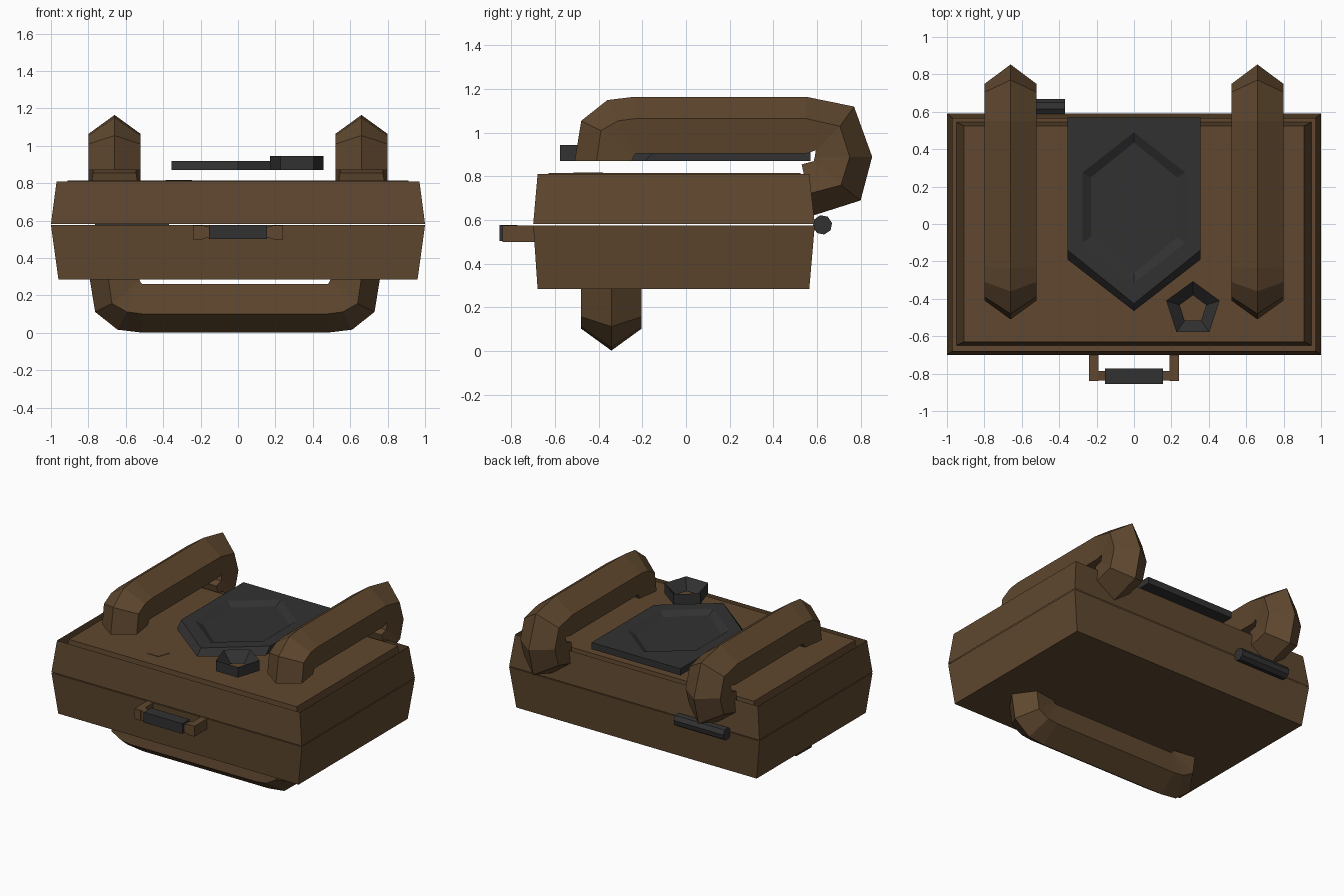
import bpy, bmesh, math
from mathutils import Vector

old = bpy.data.objects.get("Cube")
if old:
    bpy.data.objects.remove(old, do_unlink=True)


def material(name, color):
    m = bpy.data.materials.new(name)
    m.use_nodes = True
    rgba = (*color, 1)
    m.diffuse_color = rgba
    m.node_tree.nodes["Principled BSDF"].inputs["Base Color"].default_value = rgba
    return m


brown = material("brown leather", (0.115, 0.064, 0.028))
dark = material("dark metal", (0.031, 0.031, 0.031))


def loft(name, loops, mat, cap_start=True, cap_end=True):
    """Skin a stack of matching point loops; closed shells get outward normals."""
    bm = bmesh.new()
    rings = [[bm.verts.new(p) for p in loop] for loop in loops]
    n = len(rings[0])
    for a, b in zip(rings, rings[1:]):
        for i in range(n):
            j = (i + 1) % n
            bm.faces.new((a[i], a[j], b[j], b[i]))
    if cap_start:
        bm.faces.new(rings[0][::-1])
    if cap_end:
        bm.faces.new(rings[-1])
    if cap_start and cap_end:
        bmesh.ops.recalc_face_normals(bm, faces=bm.faces)
    mesh = bpy.data.meshes.new(name)
    bm.to_mesh(mesh)
    bm.free()
    mesh.materials.append(mat)
    obj = bpy.data.objects.new(name, mesh)
    bpy.context.collection.objects.link(obj)
    return obj


def rect(x, y0, y1, z):
    return [(-x, y0, z), (x, y0, z), (x, y1, z), (-x, y1, z)]


def flat(points, z):
    return [(x, y, z) for x, y in points]


def ngon(n, r, cx, cy, start=math.pi / 2):
    return [(cx + r * math.cos(start + math.tau * i / n),
             cy + r * math.sin(start + math.tau * i / n)) for i in range(n)]


# Case: tapered base, open lid walls and the raised panel inside them
loft("case_base", [rect(0.96, -0.68, 0.565, 0.285), rect(1, -0.7, 0.59, 0.576)], brown)
loft("lid_walls", [rect(1, -0.7, 0.59, 0.582), rect(0.97, -0.68, 0.565, 0.81)],
     brown, False, False)
loft("lid_panel", [rect(0.95, -0.65, 0.545, 0.582), rect(0.91, -0.63, 0.525, 0.815),
                   rect(0.89, -0.6, 0.505, 0.815)], brown)

# Padded bars: each station gives ridge, shoulder and inner points (along, height)
bend = [((-0.51, 0.87), (-0.41, 0.87), (-0.25, 0.87)),
        ((-0.48, 1.055), (-0.39, 1.01), (-0.24, 0.89)),
        ((-0.36, 1.15), (-0.31, 1.055), (-0.235, 0.9)),
        ((-0.235, 1.165), (-0.23, 1.065), (-0.23, 0.905))]
curl = [((0.55, 1.165), (0.55, 1.065), (0.55, 0.905)),
        ((0.77, 1.12), (0.705, 1.03), (0.595, 0.92)),
        ((0.853, 0.89), (0.75, 0.89), (0.59, 0.89)),
        ((0.8, 0.69), (0.71, 0.76), (0.585, 0.87)),
        ((0.58, 0.62), (0.56, 0.72), (0.53, 0.855))]


def padded_bar(name, stations, place):
    loops = []
    for ridge, shoulder, inner in stations:
        section = [(0, ridge), (0.138, shoulder), (0.115, inner),
                   (-0.115, inner), (-0.138, shoulder)]
        loops.append([place(side, *p) for side, p in section])
    return loft(name, loops, brown)


for label, x in (("left", 0.66), ("right", -0.66)):
    padded_bar(label + "_strap", bend + curl, lambda s, a, h, x=x: (x + s, a, h))

# Lower bar: the same bend mirrored at both ends, hanging under the case
half = 0.777
start = [[(a + 0.51 - half, h) for a, h in st] for st in bend]
end = [[(-a, h) for a, h in st] for st in reversed(start)]
padded_bar("lower_bar", start + end,
           lambda s, a, h: (a - 0.017, s - 0.342, 1.167 - h))

# Floating plate with a chamfered point and a hexagonal recess
def pointed(x, back, side_back, side_front, tip):
    return [(0, back), (-x, side_back), (-x, side_front),
            (0, tip), (x, side_front), (x, side_back)]


recess_outer = pointed(0.275, 0.49, 0.275, -0.1, -0.315)
recess_inner = pointed(0.23, 0.435, 0.25, -0.07, -0.265)
loft("top_plate", [flat(pointed(0.355, 0.57, 0.57, -0.19, -0.465), 0.87),
                   flat(pointed(0.355, 0.57, 0.57, -0.14, -0.425), 0.918),
                   flat(recess_outer, 0.918), flat(recess_inner, 0.89)], dark)

# Five-sided ring with a funnel-shaped inside
outer, inner = ngon(5, 0.15, 0.315, -0.456), ngon(5, 0.075, 0.315, -0.456)
loft("socket_ring", [flat(inner, 0.872), flat(outer, 0.87), flat(outer, 0.945),
                     flat(inner, 0.873)], dark, False, False)

# Thin five-sided badge on the panel
badge = ngon(5, 0.074, -0.317, -0.455)
loft("panel_badge", [flat(badge, 0.812), flat(badge, 0.818)], brown)

# Carry handle: two bent brackets and a grip
for label, s in (("left", 1), ("right", -1)):
    loft(label + "_handle_arm", [[(s * x, y, z) for y, z in
         ((-0.84, 0.5), (-0.69, 0.5), (-0.69, 0.575), (-0.84, 0.575))]
         for x in (0.24, 0.19)], brown)
    loft(label + "_handle_elbow", [[(s * x, y, 0.538 + k * h) for y, k in
         ((-0.838, -1), (-0.787, -1), (-0.787, 1), (-0.838, 1))]
         for x, h in ((0.19, 0.037), (0.15, 0.025))], brown)
loft("handle_grip", [rect(0.155, -0.855, -0.772, 0.503),
                     rect(0.155, -0.855, -0.772, 0.577)], dark)

# Hinge pin on the back, on one side only
pin = ngon(8, 0.045, 0.625, 0.578, 0.2)
loft("hinge_pin", [[(x, y, z) for y, z in pin] for x in (-0.765, -0.37)], dark)
